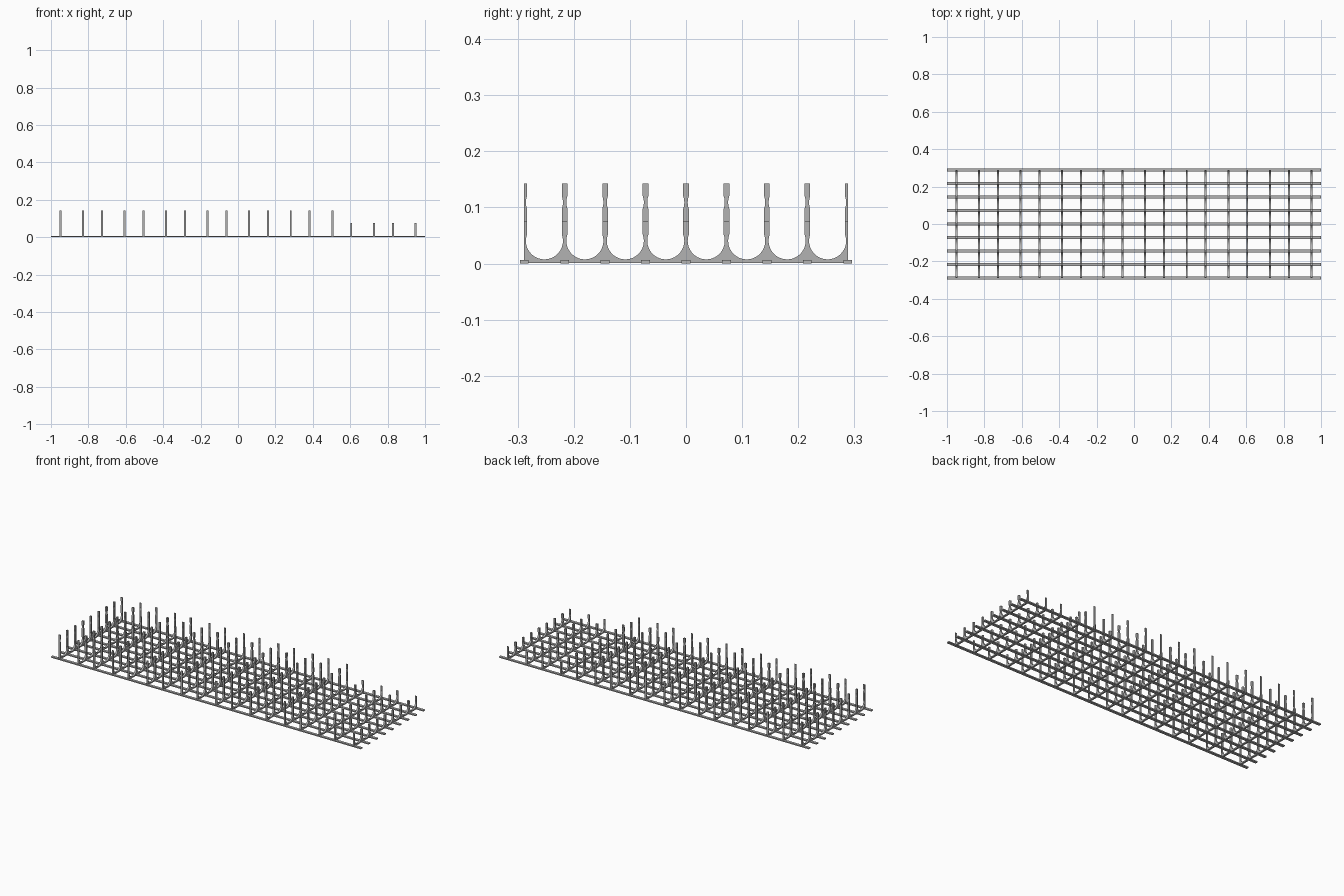
import bpy, bmesh
from math import acos, cos, sin, pi

cube = bpy.data.objects.get("Cube")
if cube:
    bpy.data.objects.remove(cube, do_unlink=True)

PITCH = 0.0721            # spacing of posts and rails
BAYS = 8
HALF = PITCH * BAYS / 2
WALL = PITCH / 2 - 0.005  # bay centre to post side
RADIUS = 0.033
THICK = 0.0105

steel = bpy.data.materials.new("grey steel")
grey = (0.45, 0.45, 0.45, 1)
steel.diffuse_color = grey
steel.use_nodes = True
steel.node_tree.nodes["Principled BSDF"].inputs["Base Color"].default_value = grey


def arc(y, z, start, end, steps):
    """Points on a circle in the YZ plane."""
    angles = [start + (end - start) * i / steps for i in range(steps + 1)]
    return [(y + RADIUS * cos(a), z + RADIUS * sin(a)) for a in angles]


def comb_outline(height, notched):
    """Side outline: scalloped base, half posts at both ends."""
    a = acos(WALL / RADIUS)
    pts = [(-HALF, 0.001), (-HALF, height)]
    for i in range(BAYS):
        y = -HALF + PITCH * (i + 0.5)
        pts.append((y - WALL, height))
        if notched:
            pts += arc(y, 0.109, pi - a, pi + a, 8)
        pts += arc(y, 0.0405, pi - a, 2 * pi + a, 32)
        if notched:
            pts += arc(y, 0.109, -a, a, 8)
        pts.append((y + WALL, height))
    return pts + [(HALF, height), (HALF, 0.001)]


def comb_mesh(name, height, notched):
    bm = bmesh.new()
    verts = [bm.verts.new((-THICK / 2, y, z)) for y, z in comb_outline(height, notched)]
    face = bm.faces.new(verts)
    new = bmesh.ops.extrude_face_region(bm, geom=[face])["geom"]
    moved = [v for v in new if isinstance(v, bmesh.types.BMVert)]
    bmesh.ops.translate(bm, verts=moved, vec=(THICK, 0, 0))
    bmesh.ops.recalc_face_normals(bm, faces=bm.faces)
    mesh = bpy.data.meshes.new(name)
    bm.to_mesh(mesh)
    bm.free()
    mesh.materials.append(steel)
    return mesh


# Cross combs in pairs: tall ones first, the last four short
tall = comb_mesh("tall_comb", 0.143, True)
short = comb_mesh("short_comb", 0.075, False)
for i in range(18):
    mesh = tall if i < 14 else short
    comb = bpy.data.objects.new(f"{mesh.name}_{i + 1}", mesh)
    comb.location.x = -0.95 + (i // 2) * 0.2222 + (i % 2) * 0.121
    bpy.context.collection.objects.link(comb)

# Flat rails running the full length under each row of posts
for i in range(BAYS + 1):
    bpy.ops.mesh.primitive_cube_add(size=1, location=(0, -HALF + i * PITCH, 0.0033))
    rail = bpy.context.object
    rail.name = f"long_rail_{i + 1}"
    rail.scale = (2, 0.0155, 0.0066)
    rail.data.materials.append(steel)
